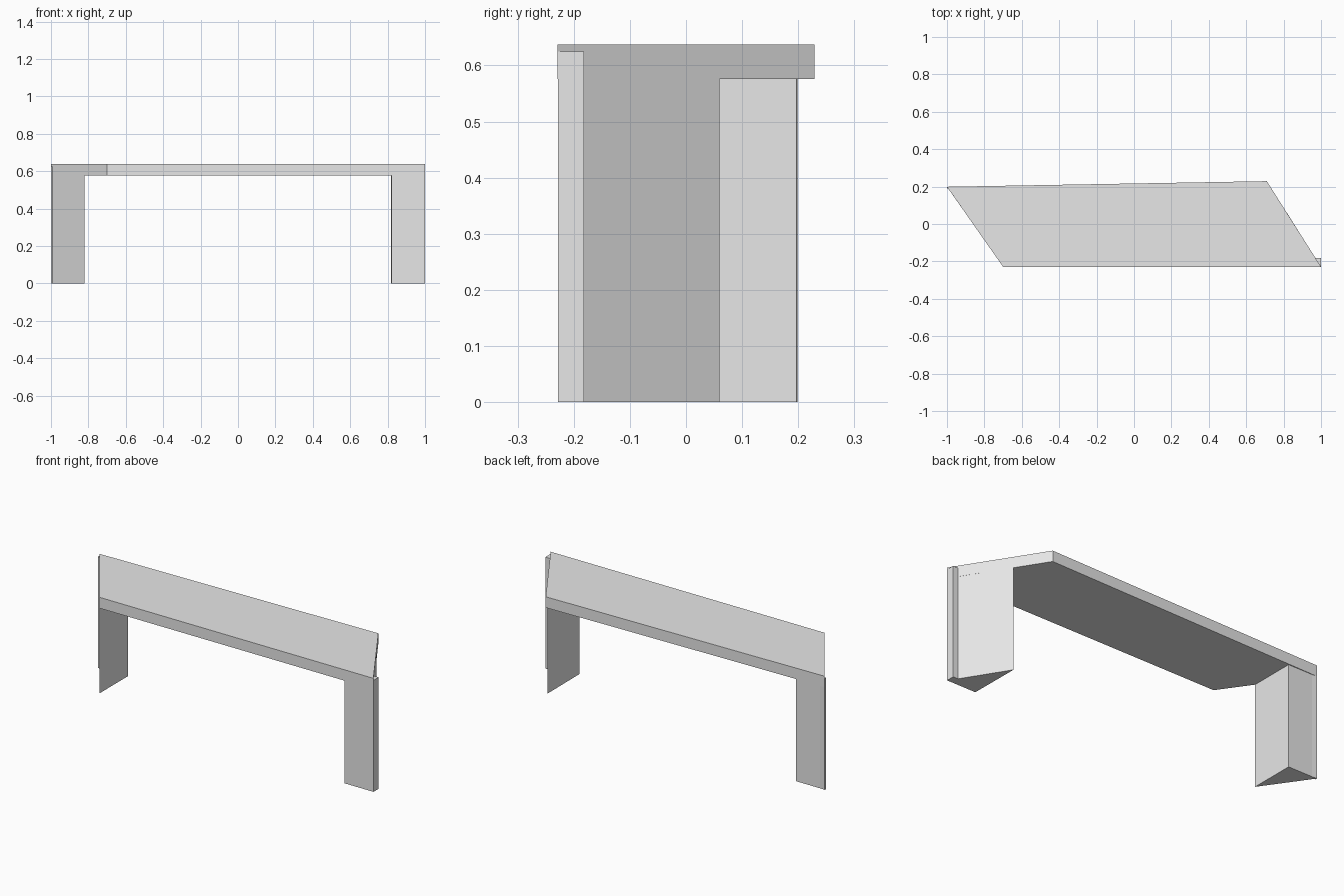
import bpy
import bmesh

cube = bpy.data.objects.get("Cube")
if cube:
    bpy.data.objects.remove(cube, do_unlink=True)

# One plain finish for the whole bench
grey = bpy.data.materials.new("light_grey")
grey.use_nodes = True
colour = (0.8, 0.8, 0.8, 1)
grey.diffuse_color = colour
grey.node_tree.nodes["Principled BSDF"].inputs["Base Color"].default_value = colour


def prism(name, outline, bottom, top):
    """Extrude a flat plan outline upwards from bottom to top."""
    bm = bmesh.new()
    base = bm.faces.new([bm.verts.new((x, y, bottom)) for x, y in outline])
    grown = bmesh.ops.extrude_face_region(bm, geom=[base], use_keep_orig=True)
    for item in grown["geom"]:
        if isinstance(item, bmesh.types.BMVert):
            item.co.z = top
    bmesh.ops.recalc_face_normals(bm, faces=bm.faces[:])
    mesh = bpy.data.meshes.new(name)
    bm.to_mesh(mesh)
    bm.free()
    mesh.materials.append(grey)
    obj = bpy.data.objects.new(name, mesh)
    bpy.context.collection.objects.link(obj)
    return obj


UNDERSIDE, SURFACE, LEG_TOP = 0.576, 0.637, 0.625

# Slanted seat slab
prism("seat", [(-0.70, -0.229), (1.0, -0.229), (0.71, 0.229), (-1.0, 0.199)],
      UNDERSIDE, SURFACE)

# Wedge leg with a small squared corner standing clear of the seat
prism("left_leg", [(0.82, -0.228), (1.0, -0.228), (1.0, -0.182),
                   (0.969, -0.182), (0.818, 0.06)], 0, LEG_TOP)

# Opposite wedge leg with a slim outer corner
prism("right_leg", [(-0.82, -0.058), (-0.82, 0.197), (-0.97, 0.197),
                    (-1.0, 0.199), (-1.0, 0.189), (-0.993, 0.189)], 0, LEG_TOP)
